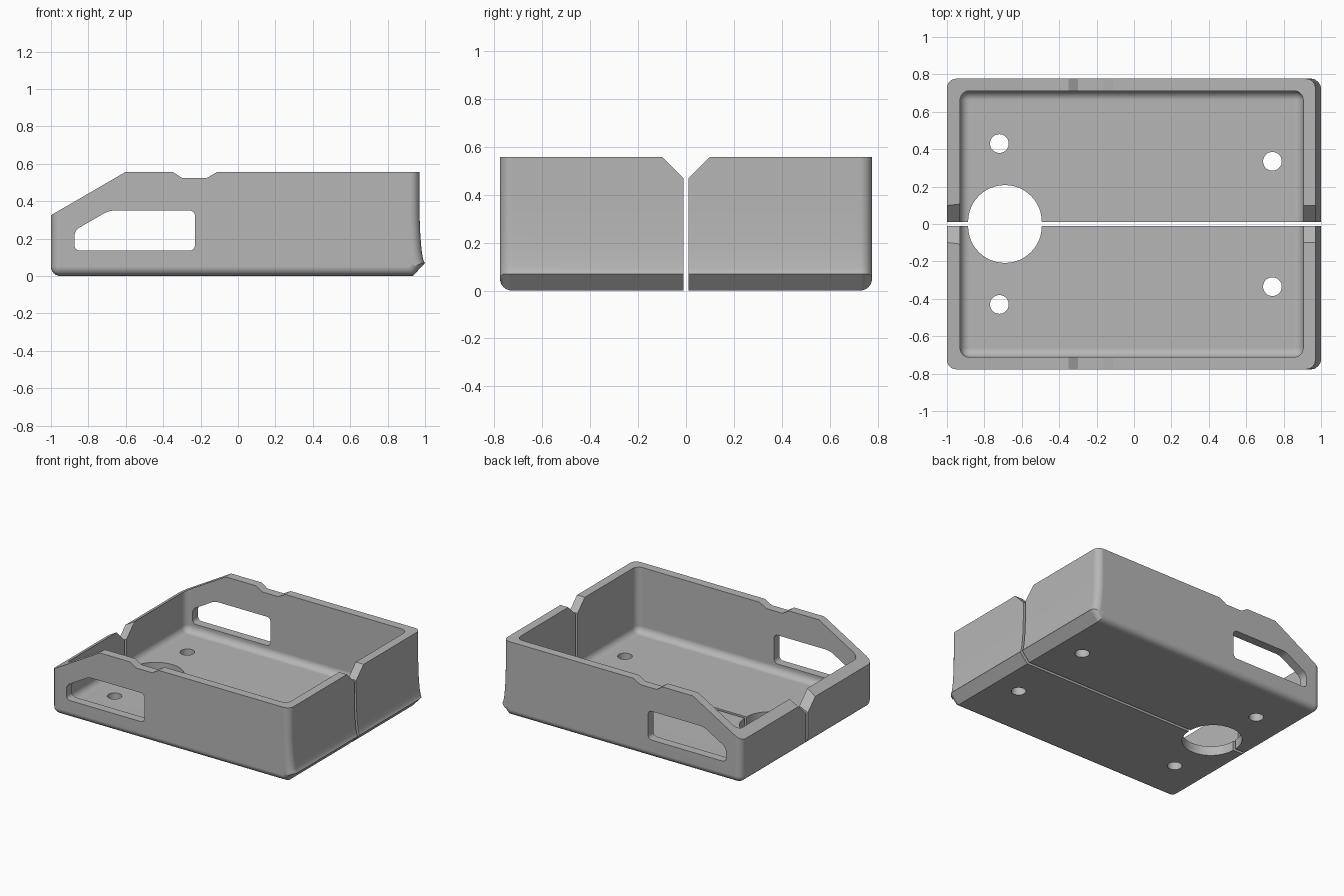
import bpy, bmesh
from math import sin, cos, pi, radians
from mathutils import Matrix

cube = bpy.data.objects.get("Cube")
if cube:
    bpy.data.objects.remove(cube)

GAP, DEPTH, FILLET = 0.011, 0.777, 0.05

grey = bpy.data.materials.new("plain grey")
grey.use_nodes = True
grey.diffuse_color = (0.47, 0.47, 0.47, 1)
grey.node_tree.nodes["Principled BSDF"].inputs["Base Color"].default_value = grey.diffuse_color


def loft(name, ring_a, ring_b, rounded=None, radius=FILLET):
    """Solid between two matching rings; edges chosen by rounded(a, b) are filleted."""
    bm = bmesh.new()
    a = [bm.verts.new(p) for p in ring_a]
    b = [bm.verts.new(p) for p in ring_b]
    bm.faces.new(a)
    bm.faces.new(b[::-1])
    for i in range(len(a)):
        j = (i + 1) % len(a)
        bm.faces.new((a[j], a[i], b[i], b[j]))
    bmesh.ops.recalc_face_normals(bm, faces=bm.faces[:])
    if rounded:
        edges = [e for e in bm.edges if rounded(e.verts[0].co, e.verts[1].co)]
        bmesh.ops.bevel(bm, geom=edges, offset=radius, segments=6, profile=0.5,
                        affect='EDGES', clamp_overlap=False)
        bmesh.ops.recalc_face_normals(bm, faces=bm.faces[:])
    mesh = bpy.data.meshes.new(name)
    bm.to_mesh(mesh)
    bm.free()
    obj = bpy.data.objects.new(name, mesh)
    bpy.context.scene.collection.objects.link(obj)
    return obj


def along_y(points, y):
    return [(x, y, z) for x, z in points]


def drill(name, x, y, r):
    ring = [(x + r * cos(2 * pi * i / 48), y + r * sin(2 * pi * i / 48)) for i in range(48)]
    return loft(name, [(*p, -0.1) for p in ring], [(*p, 0.13) for p in ring])


def notch(name, x0, z0, x1, z1):
    """V-shaped cutter along x with the apex height changing from z0 to z1."""
    def ring(x, z):
        return [(x, 0, z - GAP), (x, 0.6, z - GAP + 0.6), (x, -0.6, z - GAP + 0.6)]
    return loft(name, ring(x0, z0), ring(x1, z1))


# Side profile: sloped nose, shallow dip in the rim, flared end wall, chamfered foot
flare = [(1.0 - 0.03 * sin(pi / 2 * i / 8), 0.07 + 0.33 * (1 - cos(pi / 2 * i / 8)))
         for i in range(9)]
profile = [(-1, 0), (0.935, 0)] + flare + [
    (0.97, 0.557), (-0.11, 0.557), (-0.165, 0.525), (-0.3, 0.525),
    (-0.35, 0.557), (-0.6, 0.557), (-1, 0.325)]


def outer_edge(a, b):
    on_side = min(a.y, b.y) > DEPTH - 0.01
    rim = min(a.z, b.z) > 0.5 and max(a.x, b.x) < 0.98 and abs(a.x - b.x) > 0.01
    nose = abs(a.x - b.x) > 0.3 and abs(a.z - b.z) > 0.1
    foot = max(a.x, b.x) < -0.99 and max(a.z, b.z) < 0.01
    return (on_side and not rim and not nose) or foot


body = loft("back_half", along_y(profile, GAP), along_y(profile, DEPTH), outer_edge)

# Cavity with filleted floor and corners
floor = [(-0.93, -0.2), (0.905, -0.2), (0.905, 0.712), (-0.93, 0.712)]
cavity = loft("cavity_cutter", [(*p, 0.07) for p in floor], [(*p, 1) for p in floor],
              lambda a, b: max(a.y, b.y) > 0 and min(a.z, b.z) < 0.5)

# Side window with rounded corners
window_shape = [(-0.875, 0.135), (-0.23, 0.135), (-0.23, 0.35), (-0.69, 0.35), (-0.875, 0.243)]
window = loft("window_cutter", along_y(window_shape, 0.6), along_y(window_shape, 0.9),
              lambda a, b: abs(a.y - b.y) > 0.1, 0.03)

cutters = [
    cavity, window,
    drill("cable_hole_cutter", -0.69, GAP, 0.197),
    drill("nose_screw_cutter", -0.72, 0.43, 0.05),
    drill("end_screw_cutter", 0.74, 0.335, 0.05),
    notch("nose_notch_cutter", -1.1, 0.19, -0.9, 0.284),
    notch("end_notch_cutter", 0.85, 0.47, 1.1, 0.47),
]
for cutter in cutters:
    cutter.hide_render = True
    mod = body.modifiers.new(cutter.name, 'BOOLEAN')
    mod.operation = 'DIFFERENCE'
    mod.solver = 'EXACT'
    mod.object = cutter

# Bake the cuts, then drop the cutters
bpy.context.view_layer.update()
graph = bpy.context.evaluated_depsgraph_get()
result = bpy.data.meshes.new_from_object(body.evaluated_get(graph))
body.modifiers.clear()
body.data = result
for cutter in cutters:
    bpy.data.objects.remove(cutter)

# Mirrored front half
front = bpy.data.objects.new("front_half", result.copy())
bpy.context.scene.collection.objects.link(front)
front.data.transform(Matrix.Diagonal((1, -1, 1, 1)))
front.data.flip_normals()

for half in (body, front):
    half.data.materials.clear()
    half.data.materials.append(grey)
    half.data.shade_smooth()
    half.data.set_sharp_from_angle(angle=radians(28))
    weighted = half.modifiers.new("even_shading", 'WEIGHTED_NORMAL')
    weighted.keep_sharp = True
